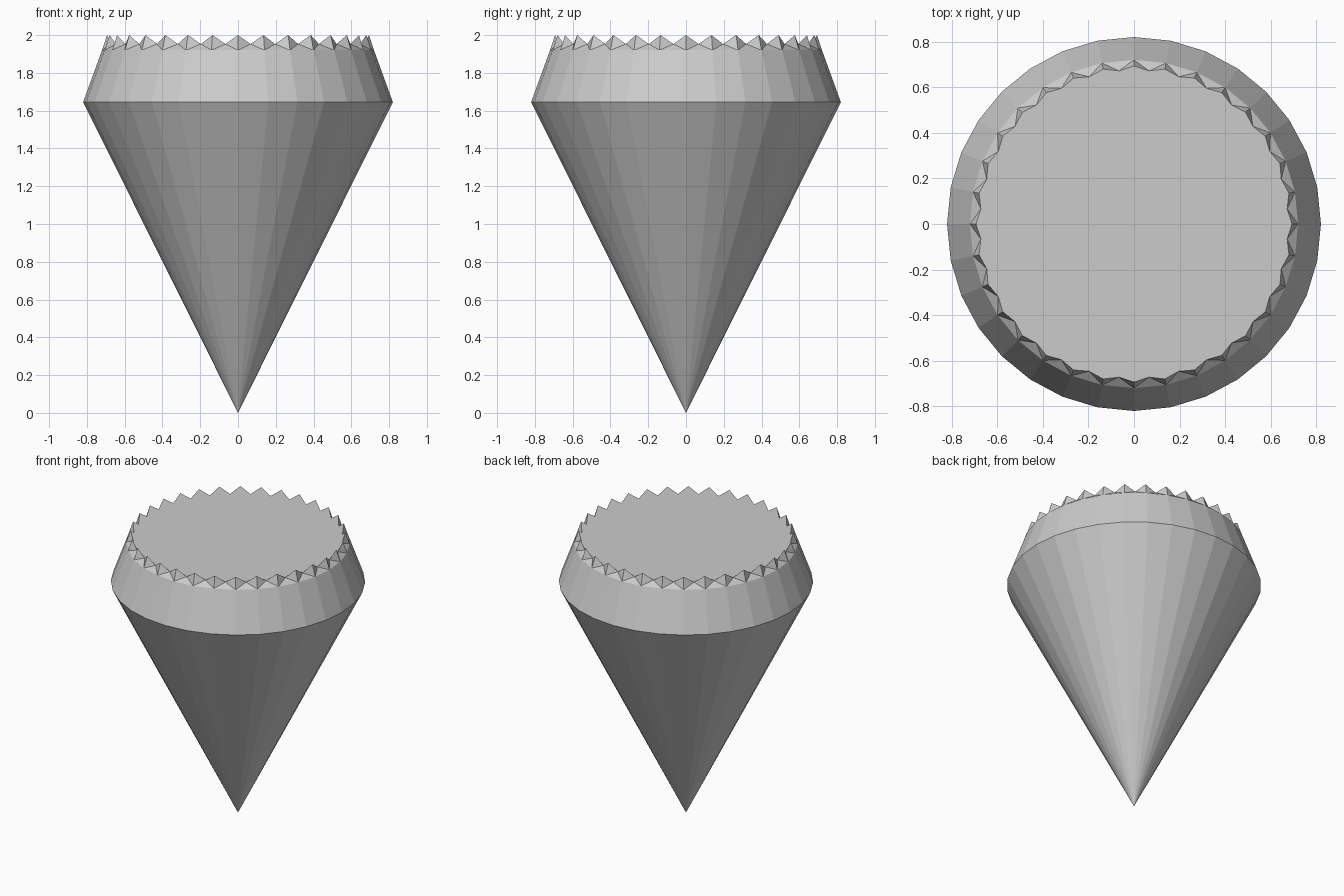
import bpy
import bmesh
from math import cos, sin, pi

if "Cube" in bpy.data.objects:
    bpy.data.objects.remove(bpy.data.objects["Cube"])

SEGMENTS = 32

stone = bpy.data.materials.new("plain grey")
stone.use_nodes = True
grey = (0.6, 0.6, 0.6, 1)
stone.diffuse_color = grey
stone.node_tree.nodes["Principled BSDF"].inputs["Base Color"].default_value = grey

bm = bmesh.new()


def ring(radius, z, offset=0.0):
    """One vertex per segment, turned by a fraction of a segment."""
    angles = [2 * pi * (i + offset) / SEGMENTS for i in range(SEGMENTS)]
    return [bm.verts.new((radius * cos(a), radius * sin(a), z)) for a in angles]


tip = bm.verts.new((0, 0, 0))
girdle = ring(0.82, 1.645)
tooth_base = ring(0.72, 1.92)
peaks = ring(0.693, 2.0)
valleys = ring(0.675, 1.953, 0.5)

for i in range(SEGMENTS):
    j = (i + 1) % SEGMENTS
    # Lower cone and sloping crown
    bm.faces.new((tip, girdle[j], girdle[i]))
    bm.faces.new((girdle[i], girdle[j], tooth_base[j], tooth_base[i]))
    # Notch floor and the two flanks of the neighbouring teeth
    bm.faces.new((tooth_base[i], tooth_base[j], valleys[i]))
    bm.faces.new((tooth_base[i], valleys[i], peaks[i]))
    bm.faces.new((tooth_base[j], peaks[j], valleys[i]))

# Top table with its zigzag rim
bm.faces.new([v for pair in zip(peaks, valleys) for v in pair])

mesh = bpy.data.meshes.new("cut_gem")
bm.to_mesh(mesh)
bm.free()
mesh.materials.append(stone)
gem = bpy.data.objects.new("cut_gem", mesh)
bpy.context.collection.objects.link(gem)
